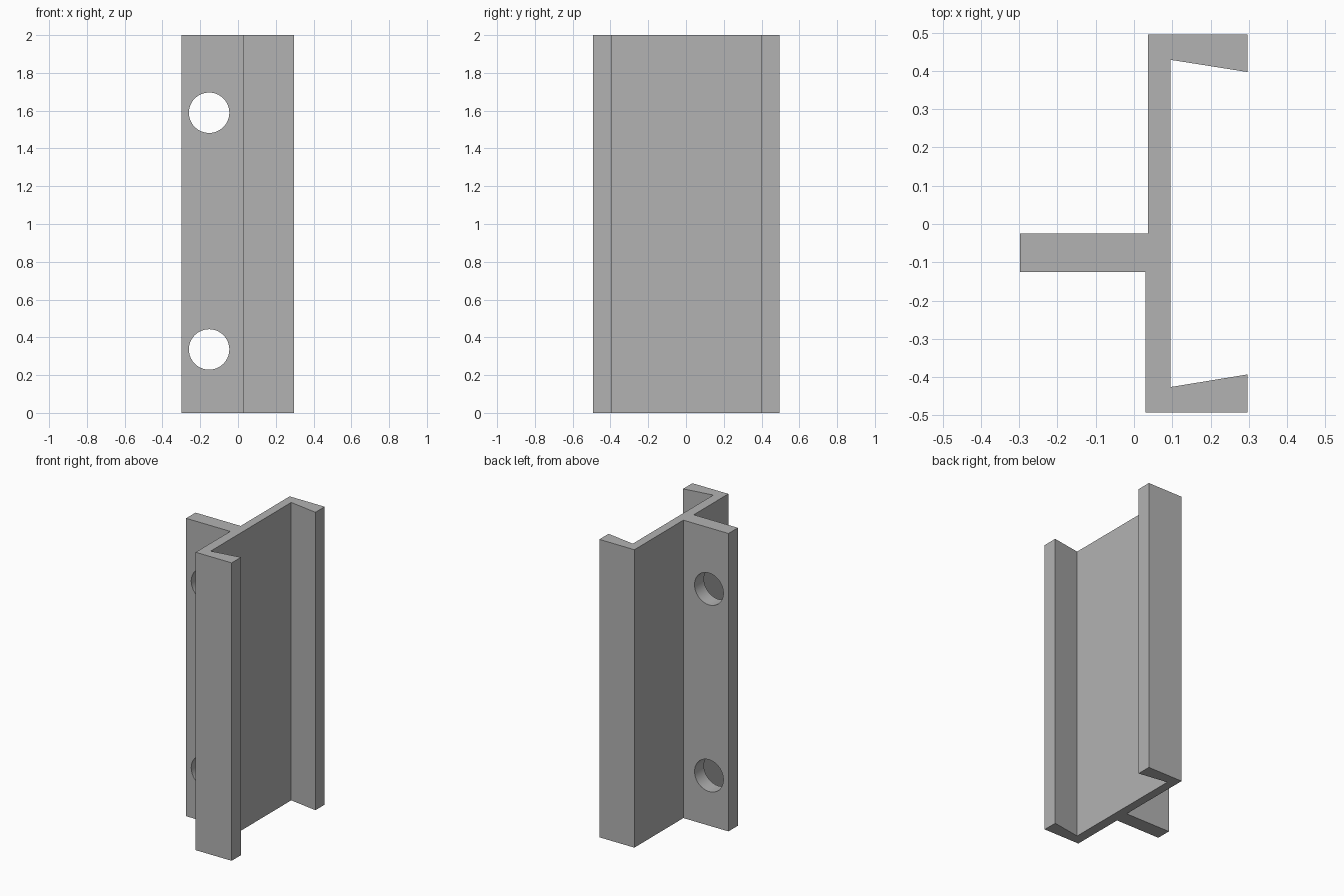
import bpy
import bmesh
import math

cube = bpy.data.objects.get("Cube")
if cube:
    bpy.data.objects.remove(cube, do_unlink=True)

HEIGHT = 2.0

# Material
grey = bpy.data.materials.new("plain grey")
grey.use_nodes = True
colour = (0.45, 0.45, 0.45, 1)
grey.diffuse_color = colour
grey.node_tree.nodes["Principled BSDF"].inputs["Base Color"].default_value = colour


def extrude_profile(name, points, height):
    """Extrude a closed outline in the ground plane up to a height."""
    bm = bmesh.new()
    base = bm.faces.new([bm.verts.new((x, y, 0)) for x, y in points])
    top = bmesh.ops.extrude_face_region(bm, geom=[base])["geom"]
    bmesh.ops.translate(bm, vec=(0, 0, height),
                        verts=[v for v in top if isinstance(v, bmesh.types.BMVert)])
    bmesh.ops.recalc_face_normals(bm, faces=bm.faces)
    mesh = bpy.data.meshes.new(name)
    bm.to_mesh(mesh)
    bm.free()
    mesh.materials.append(grey)
    obj = bpy.data.objects.new(name, mesh)
    bpy.context.collection.objects.link(obj)
    return obj


# Channel with tapered lips and an offset mounting flange
outline = [
    (-0.298, -0.125), (0.03, -0.125), (0.03, -0.492), (0.297, -0.492),
    (0.297, -0.393), (0.095, -0.426), (0.095, 0.429), (0.297, 0.397),
    (0.297, 0.495), (0.037, 0.495), (0.037, -0.025), (-0.298, -0.025),
]
bracket = extrude_profile("channel_bracket", outline, HEIGHT)

# Bolt holes through the flange
for z in (0.336, 1.589):
    bpy.ops.mesh.primitive_cylinder_add(vertices=64, radius=0.107, depth=0.3,
                                        location=(-0.153, -0.075, z),
                                        rotation=(math.pi / 2, 0, 0))
    cutter = bpy.context.object
    cutter.name = "hole_cutter"
    cutter.hide_render = True
    cutter.data.materials.append(grey)
    cut = bracket.modifiers.new("bolt_hole", 'BOOLEAN')
    cut.operation = 'DIFFERENCE'
    cut.solver = 'EXACT'
    cut.object = cutter
    bpy.context.view_layer.objects.active = bracket
    bpy.ops.object.modifier_apply(modifier=cut.name)
    bpy.data.objects.remove(cutter, do_unlink=True)

# Smooth hole walls, sharp edges elsewhere
bpy.ops.object.select_all(action='DESELECT')
bracket.select_set(True)
bpy.context.view_layer.objects.active = bracket
bpy.ops.object.shade_smooth_by_angle(angle=math.radians(30))
